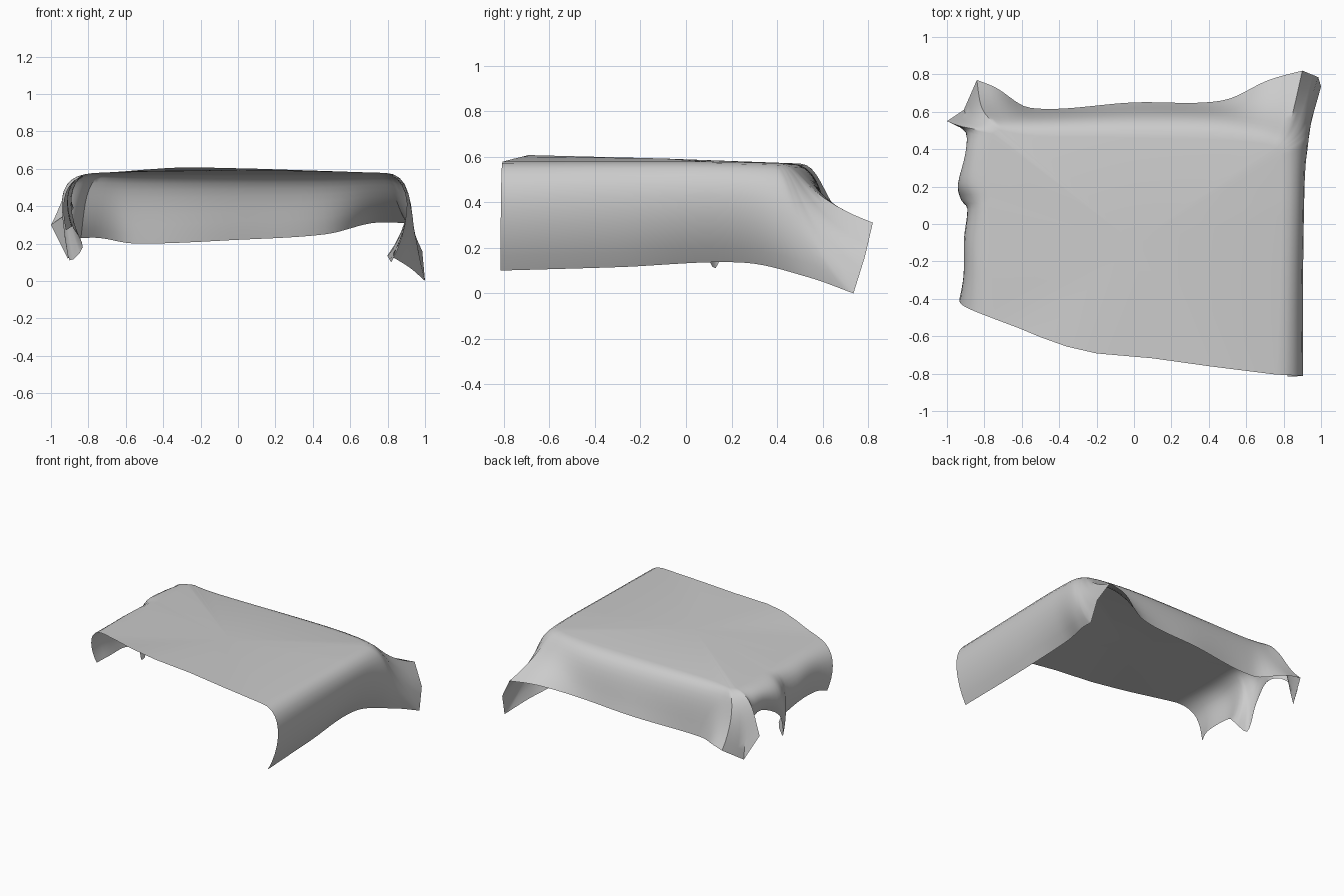
import bpy, bmesh
from mathutils import Vector

if "Cube" in bpy.data.objects:
    bpy.data.objects.remove(bpy.data.objects["Cube"])

# Drape stations: shoulder x,y | wall x,y | hem x,y,z
LEFT = [
    (-.74, -.51, -.95, -.43, -.92, -.37, .27),
    (-.76, -.30, -.93, -.28, -.89, -.28, .29),
    (-.76, -.08, -.93, -.08, -.88, -.05, .28),
    (-.77, .08, -.92, .08, -.83, .08, .18),
    (-.77, .13, -.94, .12, -.90, .13, .11),
    (-.77, .22, -.96, .22, -.92, .20, .30),
    (-.77, .38, -.92, .38, -.88, .36, .39),
    (-.76, .46, -.90, .49, -.90, .49, .37),
    (-.75, .49, -.93, .52, -1.0, .55, .30),
]
LEFT_CORNER = [(-.73, .50, -.89, .56, -.91, .61, .12)]
BACK = [
    (-.70, .50, -.82, .60, -.84, .77, .23),
    (-.66, .49, -.72, .58, -.74, .73, .23),
    (-.52, .47, -.55, .585, -.55, .62, .20),
    (0, .46, 0, .60, 0, .65, .22),
    (.45, .45, .45, .59, .47, .66, .25),
    (.68, .43, .70, .54, .72, .77, .31),
    (.76, .41, .83, .50, .90, .82, .31),
]
RIGHT_CORNER = [(.77, .40, .89, .49, .985, .785, .16)]
RIGHT = [
    (.78, .39, .93, .48, 1.0, .735, .0),
    (.785, .35, .95, .43, .92, .54, .07),
    (.79, .20, .95, .22, .81, .25, .135),
    (.78, -.30, .94, -.30, .81, -.30, .115),
    (.76, -.805, .94, -.813, .82, -.815, .10),
]
CHAINS = (LEFT, LEFT_CORNER, BACK, RIGHT_CORNER, RIGHT)
# Free front edge of the top, right to left
FRONT = [(.4, -.76, .59), (.1, -.718, .60), (-.2, -.692, .607),
         (-.36, -.655, .605), (-.5, -.605, .595), (-.62, -.555, .585)]


def smooth_stations(st):
    """Hermite interpolation along the hem, spaced by hem distance."""
    pts = [Vector(s) for s in st]
    t = [0.0]
    for a, b in zip(st, st[1:]):
        t.append(t[-1] + (Vector(b[4:7]) - Vector(a[4:7])).length)
    n = len(pts)
    tan = []
    for i in range(n if n > 1 else 0):
        a, b = max(i - 1, 0), min(i + 1, n - 1)
        tan.append((pts[b] - pts[a]) / (t[b] - t[a]))
    out = []
    for i in range(n - 1):
        h = t[i + 1] - t[i]
        k = max(3, round(h / .045))
        for j in range(k):
            u = j / k
            out.append(pts[i] * (2*u**3 - 3*u**2 + 1) + tan[i] * (h * (u**3 - 2*u**2 + u))
                       + pts[i+1] * (3*u**2 - 2*u**3) + tan[i+1] * (h * (u**3 - u**2)))
    return out + [pts[-1]]


def all_stations():
    """Smooth hems joined by straight corner edges."""
    out = []
    for chain in CHAINS:
        part = smooth_stations(chain)
        if out:
            out += [out[-1].lerp(part[0], u) for u in (1/3, 2/3)]
        out += part
    return out


def section(s, rows=10):
    """Bezier from the shoulder, round the edge, down to the hem."""
    hz = max(s[6], 0)
    top = .578 - .02 * max(0, s[1] - .1)
    p0 = Vector((s[0], s[1], top))
    p1 = Vector((s[2], s[3], top - .004))
    p2 = Vector((s[2], s[3], hz + .45 * (top - hz)))
    p3 = Vector((s[4], s[5], hz))
    res = []
    for i in range(rows + 1):
        u = i / rows
        p = p0*(1-u)**3 + p1*(3*u*(1-u)**2) + p2*(3*u*u*(1-u)) + p3*u**3
        p.x = max(-1, min(1, p.x))
        res.append(p)
    return res


# Draped sides
bm = bmesh.new()
grid = [[bm.verts.new(p) for p in section(s)] for s in all_stations()]
for a, b in zip(grid, grid[1:]):
    for i in range(len(a) - 1):
        bm.faces.new((a[i], b[i], b[i + 1], a[i + 1]))

# Gently crowned top
front = [bm.verts.new(p) for p in FRONT]
top = bm.faces.new([col[0] for col in grid] + front)
bm.normal_update()
bmesh.ops.recalc_face_normals(bm, faces=bm.faces)
if top.normal.z < 0:
    bmesh.ops.reverse_faces(bm, faces=bm.faces)
crown = bmesh.ops.poke(bm, faces=[top])["verts"][0]
crown.co = (0, -.1, .592)

mesh = bpy.data.meshes.new("draped_cloth")
bm.to_mesh(mesh)
bm.free()
cloth = bpy.data.objects.new("draped_cloth", mesh)
bpy.context.collection.objects.link(cloth)
bpy.context.view_layer.objects.active = cloth
cloth.select_set(True)
bpy.ops.object.shade_smooth_by_angle(angle=0.7)
